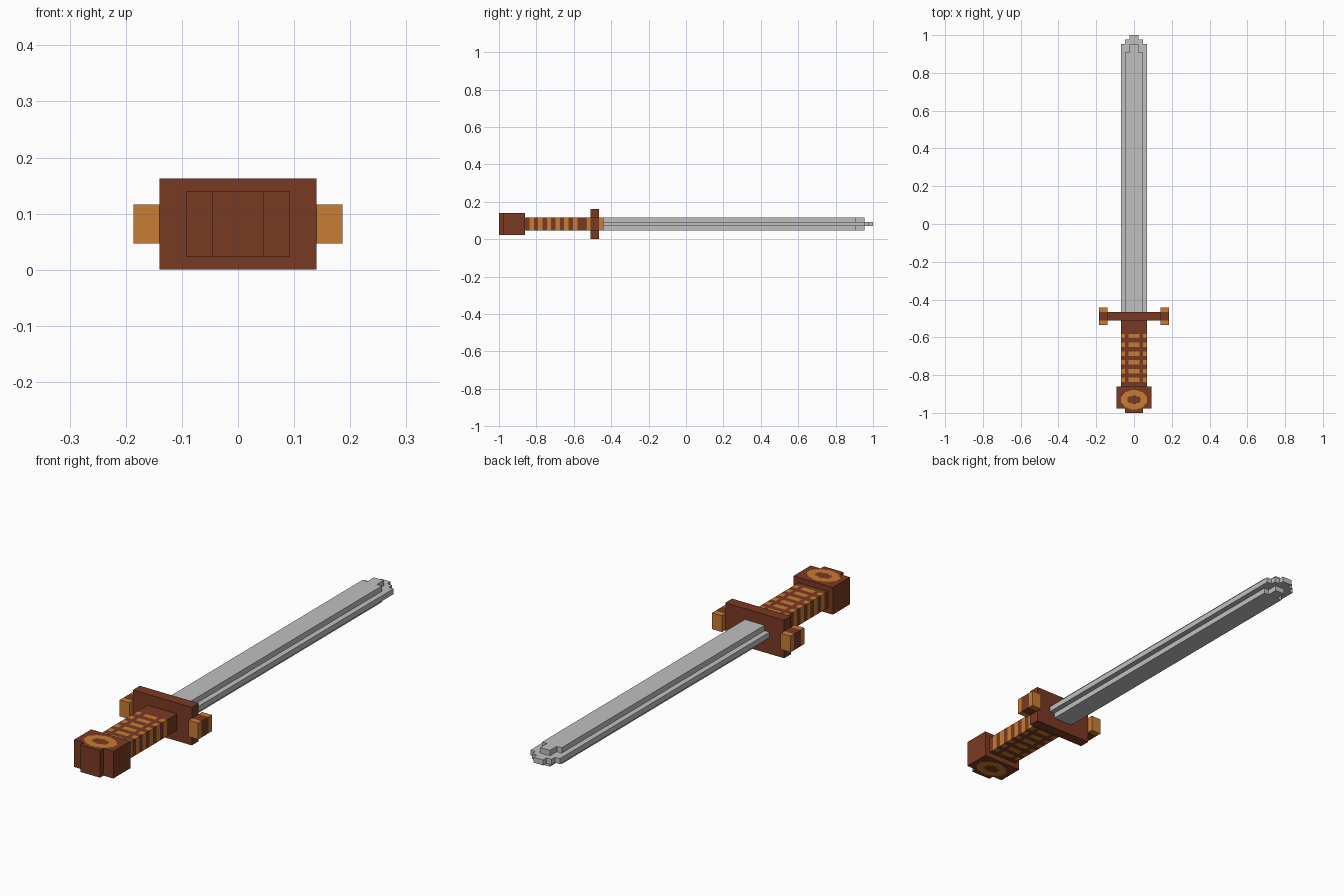
import bpy, bmesh, math

if "Cube" in bpy.data.objects:
    bpy.data.objects.remove(bpy.data.objects["Cube"])

U = 2 / 86  # the sword sits on a regular block grid, 86 blocks long


def material(name, rgb):
    m = bpy.data.materials.new(name)
    m.diffuse_color = (*rgb, 1)
    m.use_nodes = True
    m.node_tree.nodes["Principled BSDF"].inputs["Base Color"].default_value = m.diffuse_color
    return m


BROWN = material("dark brown", (0.195, 0.042, 0.017))
ORANGE = material("bronze orange", (0.578, 0.205, 0.034))
STEEL = material("steel grey", (0.527, 0.527, 0.527))


def prism(name, outline, z0, z1, mats, x_cuts=(), y_cuts=(), rule=None):
    """Extrude a block-unit outline; cut its faces and colour them by rule."""
    bm = bmesh.new()
    base = bm.faces.new([bm.verts.new((x, y, z0)) for x, y in outline])
    top = bmesh.ops.extrude_face_region(bm, geom=[base])["geom"]
    for v in top:
        if isinstance(v, bmesh.types.BMVert):
            v.co.z = z1
    for axis, cuts in (((1, 0, 0), x_cuts), ((0, 1, 0), y_cuts)):
        for c in cuts:
            bmesh.ops.bisect_plane(bm, geom=bm.verts[:] + bm.edges[:] + bm.faces[:],
                                   plane_co=[a * c for a in axis], plane_no=axis)
    bmesh.ops.recalc_face_normals(bm, faces=bm.faces[:])
    if rule:
        for f in bm.faces:
            f.normal_update()
            f.material_index = int(rule(f.calc_center_median(), f.normal))
    bmesh.ops.scale(bm, vec=(U, U, U), verts=bm.verts[:])
    me = bpy.data.meshes.new(name)
    bm.to_mesh(me)
    bm.free()
    for m in mats:
        me.materials.append(m)
    ob = bpy.data.objects.new(name, me)
    bpy.context.collection.objects.link(ob)
    return ob


def rect(x0, x1, y0, y1):
    return [(x0, y0), (x1, y0), (x1, y1), (x0, y1)]


def mirrored(half):
    """Close a right-hand profile with its mirror image."""
    return half + [(-x, y) for x, y in reversed(half)]


# Blade: wide core with stepped tip, narrower ridge above and below
prism("blade_core", mirrored([(3, -20), (3, 41), (2, 41), (2, 42), (1, 42), (1, 43)]), 3, 4, [STEEL])
ridge = mirrored([(2, -20), (2, 39), (1, 39), (1, 41)])
prism("blade_ridge_upper", ridge, 4, 5, [STEEL])
prism("blade_ridge_lower", ridge, 2, 3, [STEEL])

# Cross guard with two-coloured end blocks
prism("guard_plate", rect(-6, 6, -22, -20), 0, 7, [BROWN])
for side, s in (("left", -1), ("right", 1)):
    x0, x1 = sorted((6 * s, 8 * s))
    prism("guard_end_" + side, rect(x0, x1, -23, -19), 2, 5, [BROWN, ORANGE], y_cuts=(-22, -20),
          rule=lambda c, n: c.y < -22 or c.y > -20)


# Grip: bands around the sides, broken into dashes on top and bottom
def grip_rule(c, n):
    band = math.floor(-c.y)
    if abs(n.y) > 0.5 or band < 25 or band % 2 == 0:
        return False
    return abs(n.x) > 0.5 or abs(c.x) > 2 or abs(c.x) < 1.25


prism("grip", rect(-3, 3, -37, -22), 2, 5, [BROWN, ORANGE],
      x_cuts=(-2, -1.25, 1.25, 2), y_cuts=range(-36, -24), rule=grip_rule)


# Pommel: stepped block with a ring on top and bottom
def ring_rule(c, n):
    y = c.y + 40
    outer = (c.x / 3) ** 2 + (y / 2.2) ** 2
    inner = (c.x / 1.6) ** 2 + (y / 0.95) ** 2
    return abs(n.z) > 0.5 and outer < 1 < inner


prism("pommel", mirrored([(2, -43), (2, -42), (4, -42), (4, -37)]), 1, 6, [BROWN, ORANGE],
      x_cuts=[i / 4 for i in range(-12, 13)], y_cuts=[i / 4 for i in range(-169, -150)], rule=ring_rule)
